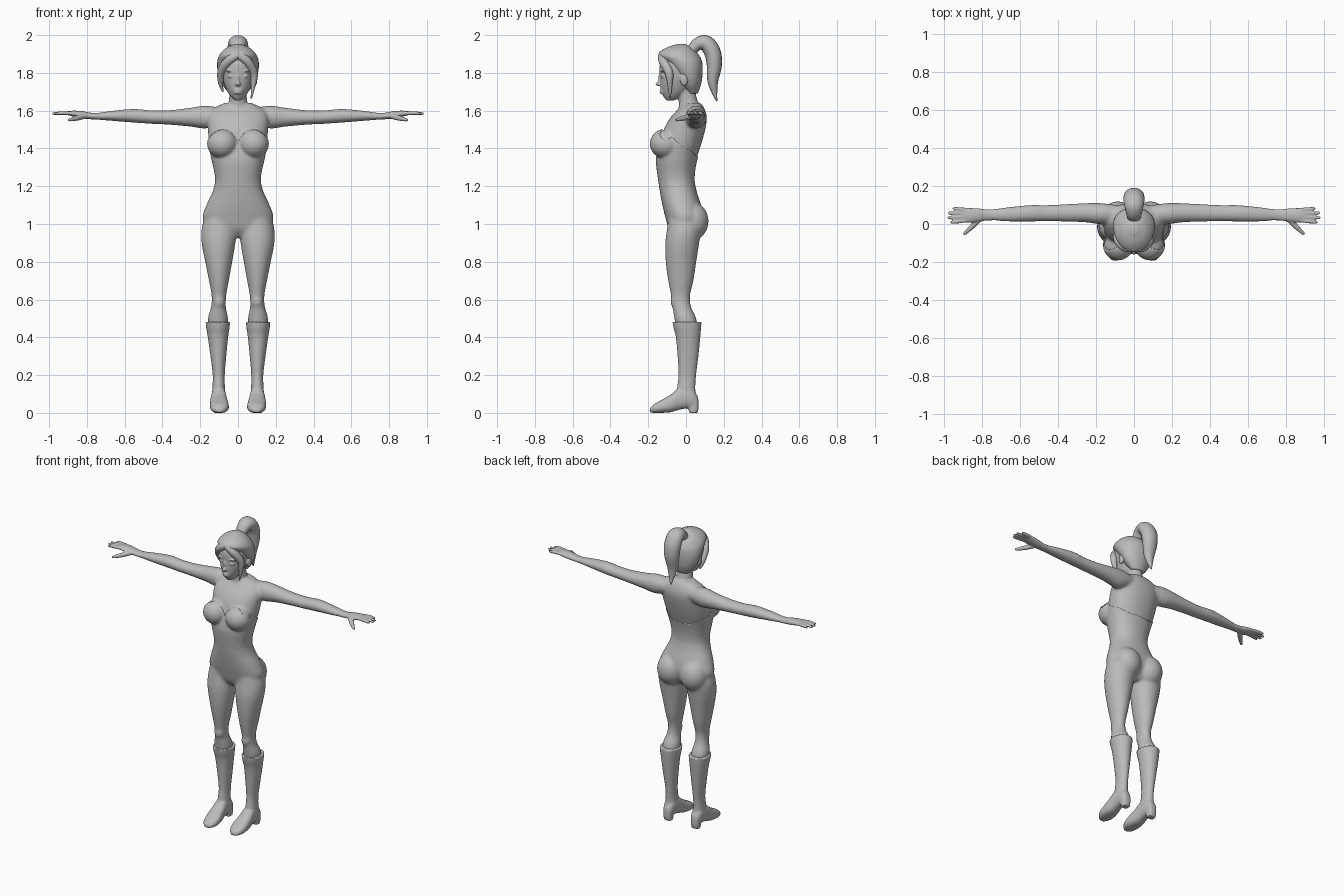
import bpy, bmesh, math
from mathutils import Matrix, Vector

if "Cube" in bpy.data.objects:
    bpy.data.objects.remove(bpy.data.objects["Cube"])

grey = bpy.data.materials.new("plain grey")
grey.use_nodes = True
tone = (0.5, 0.5, 0.5, 1)
grey.diffuse_color = tone
grey.node_tree.nodes["Principled BSDF"].inputs["Base Color"].default_value = tone
SIDES = (-1, 1)


def spline(rows, steps=6):
    """Catmull-Rom interpolation through rows of equal length."""
    result = []
    last = len(rows) - 1
    for i in range(last):
        before, start = rows[max(i - 1, 0)], rows[i]
        end, after = rows[i + 1], rows[min(i + 2, last)]
        for k in range(steps):
            t = k / steps
            result.append([
                b + t / 2 * (c - a + t * (2 * a - 5 * b + 4 * c - d + t * (3 * (b - c) + d - a)))
                for a, b, c, d in zip(before, start, end, after)])
    return result + [list(rows[-1])]


def skin(bm, rings):
    """Bridge rings of points and close both ends."""
    loops = [[bm.verts.new(p) for p in ring] for ring in rings]
    count = len(loops[0])
    for low, high in zip(loops, loops[1:]):
        for i in range(count):
            j = (i + 1) % count
            bm.faces.new((low[i], low[j], high[j], high[i]))
    bm.faces.new(loops[0][::-1])
    bm.faces.new(loops[-1])


def loft(bm, axis, rows, side=1, sides=32, power=2.0):
    """Rows are: station, then low and high extents on the other two axes."""
    order = {"x": (0, 1, 2), "y": (1, 0, 2), "z": (2, 0, 1)}[axis]
    rings = []
    for station, a0, a1, b0, b1 in spline(rows):
        ring = []
        for i in range(sides):
            angle = math.tau * i / sides
            c, s = math.cos(angle), math.sin(angle)
            u = math.copysign(abs(c) ** (2 / power), c)
            v = math.copysign(abs(s) ** (2 / power), s)
            point = Vector()
            point[order[0]] = station
            point[order[1]] = (a0 + a1 + u * (a1 - a0)) / 2
            point[order[2]] = (b0 + b1 + v * (b1 - b0)) / 2
            point.x *= side
            ring.append(point)
        rings.append(ring)
    skin(bm, rings)


def tube(bm, rows, ref, side=1, stretch=1.0, sides=16):
    """Rows are: x, y, z, radius."""
    path = spline(rows)
    rings = []
    for i, (x, y, z, radius) in enumerate(path):
        ahead, behind = path[min(i + 1, len(path) - 1)], path[max(i - 1, 0)]
        direction = (Vector(ahead[:3]) - Vector(behind[:3])).normalized()
        u = direction.cross(Vector(ref)).normalized()
        v = direction.cross(u) * stretch
        ring = []
        for k in range(sides):
            angle = math.tau * k / sides
            point = Vector((x, y, z)) + radius * (u * math.cos(angle) + v * math.sin(angle))
            point.x *= side
            ring.append(point)
        rings.append(ring)
    skin(bm, rings)


def ball(bm, centre, radii):
    matrix = Matrix.Translation(centre) @ Matrix.Diagonal((*radii, 1))
    bmesh.ops.create_uvsphere(bm, u_segments=24, v_segments=16, radius=1, matrix=matrix)


def finish(name, bm):
    bmesh.ops.recalc_face_normals(bm, faces=bm.faces[:])
    for face in bm.faces:
        face.smooth = True
    mesh = bpy.data.meshes.new(name)
    bm.to_mesh(mesh)
    bm.free()
    mesh.materials.append(grey)
    obj = bpy.data.objects.new(name, mesh)
    bpy.context.collection.objects.link(obj)
    return obj


def fuse(name, bm, soften, passes):
    """Merge overlapping volumes into one skin and soften the chosen vertices."""
    obj = finish(name, bm)
    remesh = obj.modifiers.new("merge", "REMESH")
    remesh.mode = "VOXEL"
    remesh.voxel_size = 0.005
    bpy.context.view_layer.update()
    evaluated = obj.evaluated_get(bpy.context.evaluated_depsgraph_get())
    merged = bmesh.new()
    merged.from_mesh(evaluated.to_mesh())
    evaluated.to_mesh_clear()
    bpy.data.objects.remove(obj)
    for region, count in ((merged.verts[:], 2), ([v for v in merged.verts if soften(v.co)], passes)):
        for _ in range(count):
            bmesh.ops.smooth_vert(merged, verts=region, factor=0.5,
                                  use_axis_x=True, use_axis_y=True, use_axis_z=True)
    return finish(name, merged)


# Torso and neck
body = bmesh.new()
loft(body, "z", [
    (.93, -.07, .07, -.06, .04), (.97, -.15, .15, -.09, .07), (1.03, -.188, .188, -.108, .09),
    (1.1, -.168, .168, -.125, .08), (1.18, -.132, .132, -.14, .055), (1.25, -.121, .121, -.149, .045),
    (1.34, -.136, .136, -.155, .055), (1.42, -.152, .152, -.14, .08), (1.5, -.16, .16, -.118, .102),
    (1.56, -.162, .162, -.085, .11), (1.605, -.14, .14, -.045, .1), (1.64, -.075, .075, -.02, .08)], power=2.2)
loft(body, "z", [(1.58, -.06, .06, -.04, .08), (1.64, -.05, .05, -.038, .065),
                 (1.69, -.046, .046, -.045, .052), (1.76, -.05, .05, -.05, .05)])

# Head and face
loft(body, "z", [
    (1.655, -.018, .018, -.105, -.06), (1.68, -.042, .042, -.122, -.01), (1.72, -.065, .065, -.134, .03),
    (1.78, -.084, .084, -.138, .06), (1.85, -.09, .09, -.138, .07), (1.91, -.072, .072, -.108, .05),
    (1.94, -.03, .03, -.06, .0)])
ball(body, (0, -.142, 1.742), (.014, .02, .012))
ball(body, (0, -.134, 1.77), (.009, .013, .03))
for height in (1.695, 1.708):
    ball(body, (0, -.126, height), (.024, .014, .007))

for s in SIDES:
    ball(body, (s * .036, -.122, 1.782), (.019, .013, .008))
    ball(body, (s * .037, -.124, 1.81), (.03, .013, .006))
    ball(body, (s * .09, -.01, 1.765), (.012, .022, .035))
    # Bust, buttocks and kneecaps
    ball(body, (s * .083, -.11, 1.425), (.077, .078, .074))
    ball(body, (s * .085, .035, 1.015), (.088, .085, .1))
    ball(body, (s * .1, -.055, .59), (.032, .028, .04))
    # Legs
    loft(body, "z", [
        (1.07, .015, .165, -.09, .06), (.98, .004, .192, -.1, .08), (.9, .013, .193, -.11, .07),
        (.8, .03, .174, -.108, .055), (.7, .048, .154, -.095, .04), (.62, .062, .14, -.08, .022),
        (.56, .064, .143, -.072, .028), (.5, .052, .16, -.062, .055), (.43, .056, .156, -.05, .065)], s)
    # Arms and palms
    loft(body, "x", [
        (.09, .01, .1, 1.53, 1.615), (.17, -.002, .11, 1.505, 1.627), (.25, .008, .11, 1.515, 1.616),
        (.36, .012, .105, 1.525, 1.603), (.46, .014, .1, 1.53, 1.602), (.55, .012, .1, 1.536, 1.61),
        (.66, .012, .09, 1.545, 1.6), (.76, .018, .078, 1.553, 1.588), (.82, .012, .082, 1.558, 1.597),
        (.87, .007, .085, 1.568, 1.6), (.905, .012, .081, 1.577, 1.597)], s)
    # Fingers and thumb
    for i, reach in enumerate((.968, .984, .98, .956)):
        base, tip = .018 + i * .019, .008 + i * .025
        tube(body, [(.88, base, 1.586, .01), (.93, (base + tip) / 2, 1.587, .0105),
                    (reach, tip, 1.584, .007)], (0, 0, 1), s)
    tube(body, [(.81, .03, 1.572, .015), (.855, -.015, 1.56, .014), (.897, -.055, 1.55, .008)], (0, 0, 1), s)

body_skin = fuse("body", body, lambda p: abs(p.x) < .75 and p.z < 1.64, 20)


# Bodice: a thin raised layer with a sweetheart top edge
def neckline(p):
    across = min(abs(p.x) / .165, 1)
    front = 1.42 + .075 * math.sin(math.pi * across) ** .7
    around = min(max((p.y + .07) / .12, 0), 1)
    return front + (1.36 - front) * around


shell = bmesh.new()
shell.from_mesh(body_skin.data)
shell.normal_update()
unwanted = []
for f in shell.faces:
    centre = f.calc_center_median()
    if centre.z > neckline(centre) or centre.z < 1.2 or abs(centre.x) > .2:
        unwanted.append(f)
bmesh.ops.delete(shell, geom=unwanted, context="FACES")
for v in shell.verts:
    if v.is_boundary and v.co.z > 1.3:
        v.co.z = neckline(v.co)
    v.co += v.normal * (.005 * min(max((v.co.z - 1.22) / .12, -.2), 1))
rim = [e for e in shell.edges if e.is_boundary and e.verts[0].co.z > 1.3]
turned = bmesh.ops.extrude_edge_only(shell, edges=rim)["geom"]
for v in turned:
    if isinstance(v, bmesh.types.BMVert):
        v.co += Vector((-v.co.x, -.02 - v.co.y, 0)).normalized() * .012
finish("bodice", shell)

# Boots
for s, label in zip(SIDES, ("right", "left")):
    boot = bmesh.new()
    loft(boot, "z", [
        (.482, .042, .172, -.072, .082), (.45, .045, .168, -.066, .08), (.4, .052, .16, -.054, .076),
        (.3, .062, .146, -.045, .066), (.2, .07, .134, -.04, .054), (.13, .069, .136, -.048, .05),
        (.06, .066, .138, -.05, .056)], s)
    loft(boot, "y", [
        (.064, .08, .124, .035, .085), (.03, .066, .138, .028, .13), (-.03, .062, .142, .018, .135),
        (-.08, .054, .148, .004, .098), (-.13, .048, .148, .0, .068), (-.168, .058, .138, .0, .047),
        (-.192, .08, .115, .003, .024)], s, power=2.5)
    loft(boot, "z", [(0, .075, .128, .018, .06), (.03, .074, .13, .01, .067), (.07, .07, .134, .0, .066)],
         s, power=3)
    fuse(label + "_boot", boot, lambda p: p.z < .44 and p.z > .03, 6)

# Hair cap
cap = bmesh.new()
loft(cap, "z", [
    (1.69, -.045, .045, .01, .062), (1.74, -.085, .085, -.03, .08), (1.8, -.106, .106, -.065, .088),
    (1.855, -.11, .11, -.11, .086), (1.895, -.098, .098, -.146, .068), (1.93, -.066, .066, -.11, .035),
    (1.952, -.02, .02, -.05, .0)])
finish("hair_cap", cap)

# Fringe swept to both sides, with one long loose lock
fringe = bmesh.new()
tube(fringe, [(-.01, -.125, 1.9, .02), (.045, -.122, 1.865, .024), (.083, -.09, 1.8, .022),
              (.08, -.085, 1.73, .012), (.07, -.085, 1.665, .003)], (0, 1, 0))
tube(fringe, [(.01, -.125, 1.9, .02), (-.045, -.122, 1.868, .024), (-.085, -.085, 1.815, .022),
              (-.092, -.05, 1.75, .014), (-.08, -.035, 1.7, .004)], (0, 1, 0))
finish("fringe", fringe)

# Ponytail
tail = bmesh.new()
tube(tail, [
    (0, .025, 1.91, .026), (0, .06, 1.95, .034), (0, .105, 1.957, .042), (0, .14, 1.91, .044),
    (0, .15, 1.84, .04), (0, .142, 1.76, .029), (0, .15, 1.7, .016), (0, .163, 1.65, .003)],
    (1, 0, 0), stretch=1.25)
finish("ponytail", tail)
